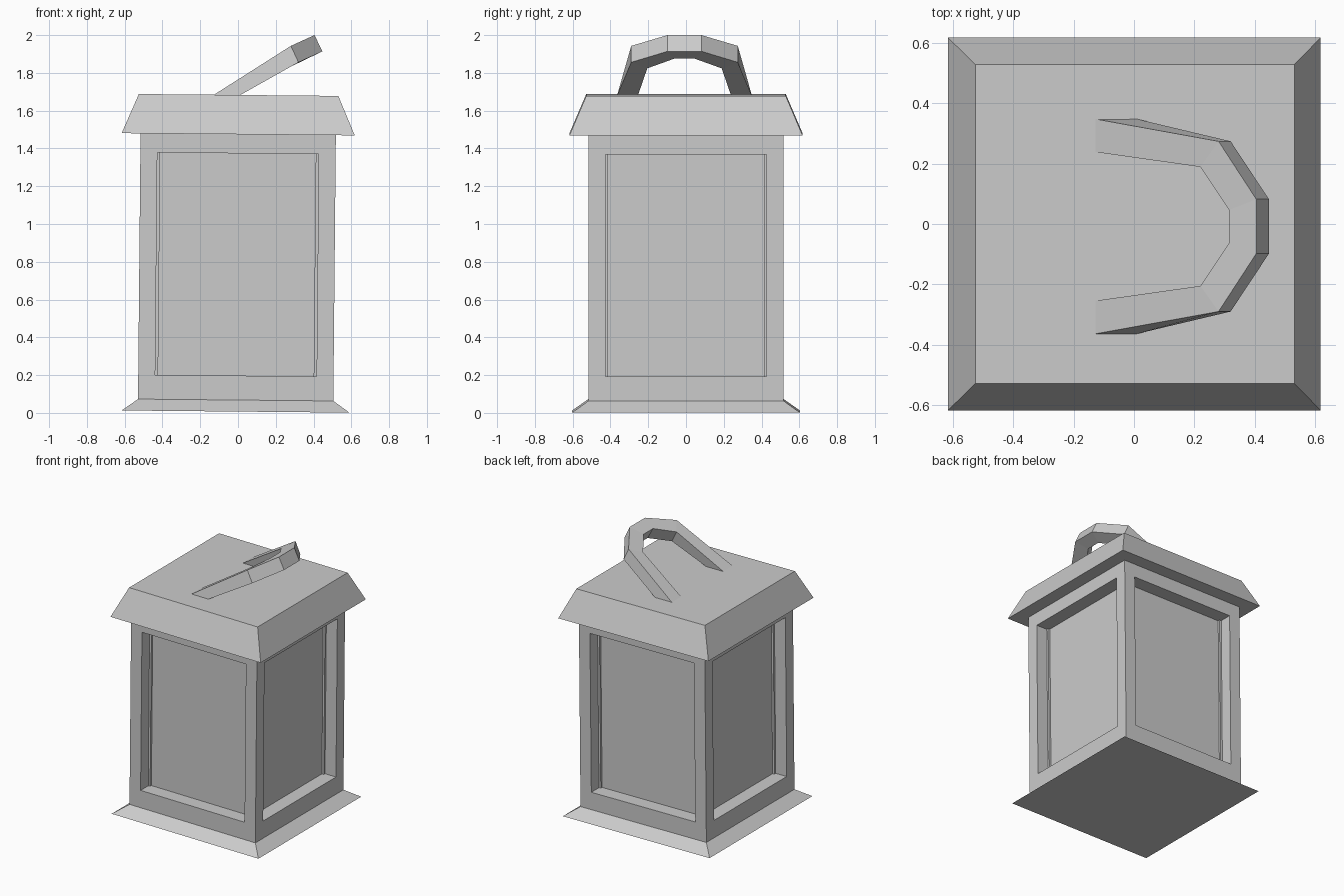
import bpy, bmesh
from mathutils import Matrix, Vector

if "Cube" in bpy.data.objects:
    bpy.data.objects.remove(bpy.data.objects["Cube"])

# The lantern leans very slightly toward +x
LEAN = Matrix.Rotation(0.0095, 4, 'Y') @ Matrix.Translation((-0.013, 0, 0))


def finish(bm, name, matrix=None):
    bmesh.ops.recalc_face_normals(bm, faces=bm.faces)
    if matrix:
        bm.transform(matrix)
    mesh = bpy.data.meshes.new(name)
    bm.to_mesh(mesh)
    bm.free()
    obj = bpy.data.objects.new(name, mesh)
    bpy.context.collection.objects.link(obj)
    return obj


def skin(bm, rings, cap_start=False, cap_end=False):
    """Join successive four-point rings with quads."""
    vs = [[bm.verts.new(p) for p in ring] for ring in rings]
    for a, b in zip(vs, vs[1:]):
        for i in range(4):
            j = (i + 1) % 4
            bm.faces.new((a[i], a[j], b[j], b[i]))
    if cap_start:
        bm.faces.new(vs[0][::-1])
    if cap_end:
        bm.faces.new(vs[-1])


def square(h, z):
    return [(-h, -h, z), (h, -h, z), (h, h, z), (-h, h, z)]


# Flared base plinth
bm = bmesh.new()
skin(bm, [square(0.603, 0.007), square(0.517, 0.068)], cap_start=True)
finish(bm, "base", LEAN)

# Body with a recessed panel on each of the four sides
bm = bmesh.new()
skin(bm, [square(0.517, 0.068), square(0.517, 1.475)])
sides = list(bm.faces)
for f in sides:
    f.normal_update()
bmesh.ops.inset_individual(bm, faces=sides, thickness=0.127)
for f in sides:
    for v in f.verts:
        v.co.z = 0.197 if v.co.z < 0.7 else 1.374
for f in bmesh.ops.extrude_discrete_faces(bm, faces=sides)["faces"]:
    c = f.calc_center_median()
    inward = -Vector((c.x, c.y, 0)).normalized() * 0.105
    bmesh.ops.translate(bm, vec=inward, verts=f.verts)
finish(bm, "body", LEAN)

# Roof: flat eaves, sloped rim and flat top
bm = bmesh.new()
skin(bm, [square(0.517, 1.475), square(0.617, 1.475), square(0.528, 1.683)],
     cap_end=True)
finish(bm, "roof", LEAN)

# Carry handle: tilted faceted loop, half its sections then mirrored in y
half = [  # outer top, outer bottom, inner bottom, inner top
    [(-0.14, 0.358, 1.676), (0.0, 0.358, 1.676), (0.0, 0.248, 1.676), (-0.14, 0.248, 1.676)],
    [(0.28, 0.282, 1.943), (0.32, 0.282, 1.856), (0.26, 0.197, 1.824), (0.22, 0.197, 1.903)],
    [(0.405, 0.09, 2.0), (0.447, 0.09, 1.914), (0.36, 0.055, 1.875), (0.315, 0.055, 1.957)],
]
mirrored = [[(x, -y, z) for x, y, z in ring] for ring in reversed(half)]
bm = bmesh.new()
skin(bm, half + mirrored)
bmesh.ops.translate(bm, vec=(0, -0.008, 0), verts=bm.verts)
finish(bm, "handle")
